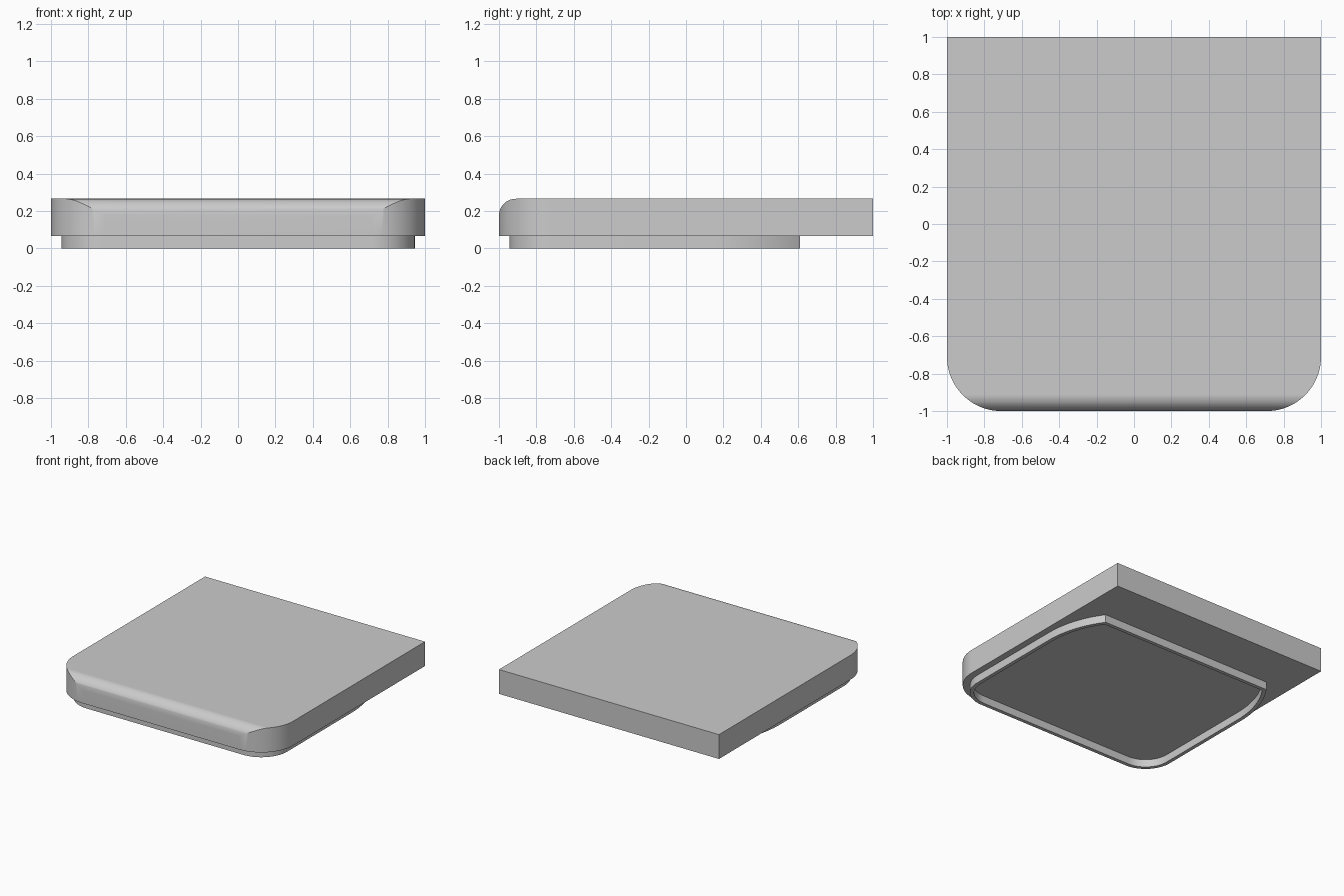
import bpy, bmesh, math
from mathutils import Vector

cube = bpy.data.objects.get("Cube")
if cube:
    bpy.data.objects.remove(cube, do_unlink=True)

GREY = (0.6, 0.6, 0.6, 1.0)
mat = bpy.data.materials.new("plain grey")
mat.use_nodes = True
mat.diffuse_color = GREY
mat.node_tree.nodes["Principled BSDF"].inputs["Base Color"].default_value = GREY


def arc(cx, cy, r, start, end, steps):
    """Points along an arc, angles in degrees."""
    angles = [math.radians(start + (end - start) * i / steps) for i in range(steps + 1)]
    return [(cx + r * math.cos(a), cy + r * math.sin(a)) for a in angles]


def mirrored(half):
    """Close a right-hand half outline with its mirror image."""
    return half + [(-x, y) for x, y in reversed(half)]


def prism(points, vector):
    """Extrude a closed 3D outline along a vector."""
    bm = bmesh.new()
    face = bm.faces.new([bm.verts.new(p) for p in points])
    new = bmesh.ops.extrude_face_region(bm, geom=[face], use_keep_orig=True)["geom"]
    bmesh.ops.translate(bm, vec=vector, verts=[g for g in new if isinstance(g, bmesh.types.BMVert)])
    bmesh.ops.recalc_face_normals(bm, faces=bm.faces)
    return bm


def make_object(name, bm):
    mesh = bpy.data.meshes.new(name)
    bm.to_mesh(mesh)
    bm.free()
    mesh.materials.append(mat)
    obj = bpy.data.objects.new(name, mesh)
    bpy.context.collection.objects.link(obj)
    return obj


def activate(obj):
    bpy.ops.object.select_all(action='DESELECT')
    obj.select_set(True)
    bpy.context.view_layer.objects.active = obj


BASE, TOP = 0.065, 0.265
CORNER, FILLET = 0.29, 0.09

# Slab: side profile with a rounded front top edge
profile = [(1, BASE), (1, TOP)] + arc(FILLET - 1, TOP - FILLET, FILLET, 90, 180, 16) + [(-1, BASE)]
slab = make_object("slab", prism([(-1.1, y, z) for y, z in profile], Vector((2.2, 0, 0))))

# Plan outline with rounded front corners trims the slab
plan = mirrored(arc(1 - CORNER, CORNER - 1, CORNER, -90, 0, 24) + [(1, 1)])
# Stretch the rear a little so only the slab's own back face remains
plan = [(x, 1.1 if y == 1 else y) for x, y in plan]
cutter = make_object("plan_cutter", prism([(x, y, -0.1) for x, y in plan], Vector((0, 0, 0.6))))
cutter.hide_render = True
activate(slab)
trim = slab.modifiers.new("plan_trim", 'BOOLEAN')
trim.operation = 'INTERSECT'
trim.solver = 'EXACT'
trim.object = cutter
bpy.ops.object.modifier_apply(modifier=trim.name)
bpy.data.objects.remove(cutter, do_unlink=True)

# Rim below: rounded front corners, sides sweeping in to a straight back
HALF, REAR, SWEEP, SWEEP_Y = 0.945, 0.61, 0.82, 0.13
R = CORNER - 0.055
sweep_end = math.degrees(math.asin((REAR - SWEEP_Y) / SWEEP))
rim_half = arc(HALF - R, R - HALF, R, -90, 0, 20) + arc(HALF - SWEEP, SWEEP_Y, SWEEP, 0, sweep_end, 14)
bm = prism([(x, y, 0) for x, y in mirrored(rim_half)], Vector((0, 0, BASE)))

# Sink the floor inside the rim
bottom = min(bm.faces, key=lambda f: f.calc_center_median().z)
bmesh.ops.inset_region(bm, faces=[bottom], thickness=0.03, use_even_offset=True)
floor = bmesh.ops.extrude_discrete_faces(bm, faces=[bottom])["faces"][0]
bmesh.ops.translate(bm, vec=Vector((0, 0, BASE - 0.002)), verts=floor.verts[:])
bmesh.ops.recalc_face_normals(bm, faces=bm.faces)
rim = make_object("underside_rim", bm)

for obj in (slab, rim):
    activate(obj)
    bpy.ops.object.shade_smooth_by_angle(angle=math.radians(25))
